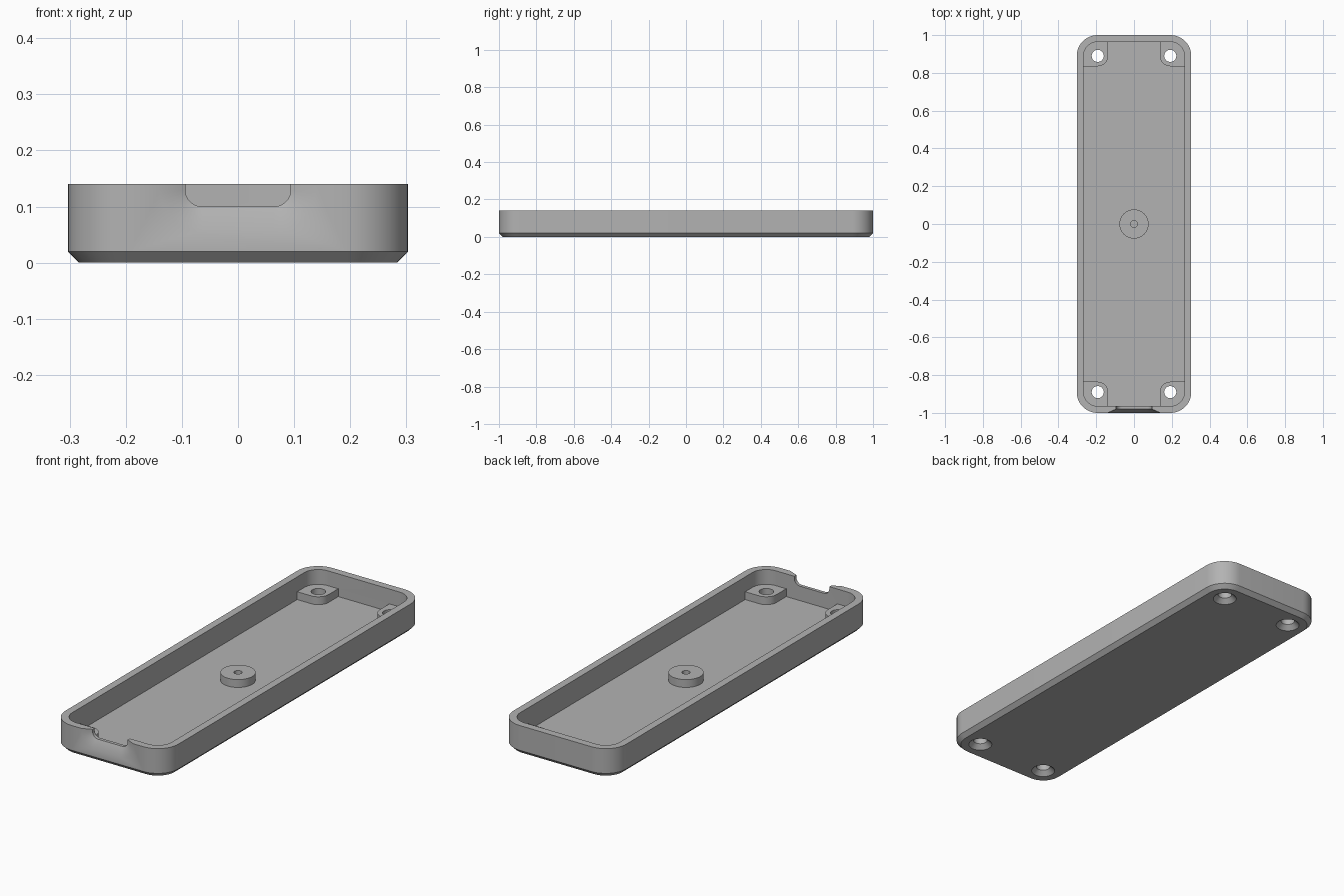
import bpy, bmesh
from math import sin, cos, pi
from mathutils import Vector

default_cube = bpy.data.objects.get("Cube")
if default_cube:
    bpy.data.objects.remove(default_cube)

grey = bpy.data.materials.new("plain grey")
grey.use_nodes = True
grey.diffuse_color = (0.45, 0.45, 0.45, 1)
grey.node_tree.nodes["Principled BSDF"].inputs["Base Color"].default_value = (0.45, 0.45, 0.45, 1)


def rounded_rect(x0, x1, y0, y1, radii, steps=12):
    """Outline from the low corner, anticlockwise, with one radius per corner."""
    points = []
    corners = [(x0, y0, 1, 1), (x1, y0, -1, 1), (x1, y1, -1, -1), (x0, y1, 1, -1)]
    for i, (x, y, sx, sy) in enumerate(corners):
        r = radii[i]
        if r == 0:
            points.append((x, y))
            continue
        for k in range(steps + 1):
            a = pi + (i + k / steps) * pi / 2
            points.append((x + sx * r + r * cos(a), y + sy * r + r * sin(a)))
    return points


def circle(r, cx=0, cy=0, sides=48):
    return [(cx + r * cos(2 * pi * k / sides), cy + r * sin(2 * pi * k / sides)) for k in range(sides)]


def loft(name, sections, axis="z"):
    """Closed solid through a list of (outline, position along the axis)."""
    bm = bmesh.new()
    rings = []
    for outline, h in sections:
        rings.append([bm.verts.new((u, v, h) if axis == "z" else (u, h, v)) for u, v in outline])
    for a, b in zip(rings, rings[1:]):
        for i in range(len(a)):
            j = (i + 1) % len(a)
            bm.faces.new((a[i], a[j], b[j], b[i]))
    bm.faces.new(rings[0])
    bm.faces.new(rings[-1])
    bmesh.ops.recalc_face_normals(bm, faces=bm.faces)
    mesh = bpy.data.meshes.new(name)
    bm.to_mesh(mesh)
    bm.free()
    mesh.materials.append(grey)
    obj = bpy.data.objects.new(name, mesh)
    bpy.context.collection.objects.link(obj)
    return obj


def activate(obj):
    bpy.ops.object.select_all(action="DESELECT")
    obj.select_set(True)
    bpy.context.view_layer.objects.active = obj


def combine(target, tool, operation):
    tool.hide_render = True
    mod = target.modifiers.new("combine", "BOOLEAN")
    mod.operation, mod.object, mod.solver = operation, tool, "EXACT"
    activate(target)
    bpy.ops.object.modifier_apply(modifier=mod.name)
    bpy.data.objects.remove(tool)


HALF_X, HALF_Y, HEIGHT = 0.303, 1.0, 0.14
CORNER, CHAMFER, WALL, FLOOR, POST_TOP = 0.11, 0.02, 0.036, 0.03, 0.068


def case_ring(inset):
    x, y = HALF_X - inset, HALF_Y - inset
    return rounded_rect(-x, x, -y, y, [CORNER - inset] * 4)


# Open tray with chamfered underside
tray = loft("tray", [
    (case_ring(CHAMFER), 0), (case_ring(0), CHAMFER), (case_ring(0), HEIGHT),
    (case_ring(WALL), HEIGHT), (case_ring(WALL), FLOOR)])

# Corner screw posts, with countersunk through holes
post_r, hole_x, hole_y = 0.055, 0.192, 0.89
for sx in (-1, 1):
    for sy in (-1, 1):
        outline = rounded_rect(hole_x - post_r, 0.28, hole_y - post_r, 0.98, [post_r, 0, post_r, 0])
        outline = [(sx * x, sy * y) for x, y in outline]
        post = loft("post", [(outline, FLOOR - 0.01), (outline, POST_TOP)])
        combine(tray, post, "UNION")
        cx, cy = sx * hole_x, sy * hole_y
        hole = loft("hole", [
            (circle(0.064, cx, cy), -0.01), (circle(0.032, cx, cy), 0.022),
            (circle(0.032, cx, cy), 0.1)])
        combine(tray, hole, "DIFFERENCE")


# Notch in the front wall, flaring outward
def notch_ring(grow):
    w, r = 0.094 + grow, 0.03 + grow
    return rounded_rect(-w, w, 0.1 - grow, 0.25, [r, r, 0, 0])


notch = loft("notch", [
    (notch_ring(0), -0.9), (notch_ring(0), -0.98),
    (notch_ring(0.045), -1.0), (notch_ring(0.0675), -1.01)], axis="y")
combine(tray, notch, "DIFFERENCE")

# Central boss with a blind pilot hole
boss = loft("centre_boss", [
    (circle(0.077), FLOOR - 0.005), (circle(0.077), POST_TOP),
    (circle(0.018), POST_TOP), (circle(0.018), FLOOR + 0.002)])

for obj in (tray, boss):
    activate(obj)
    bpy.ops.object.shade_smooth_by_angle(angle=pi / 6)
